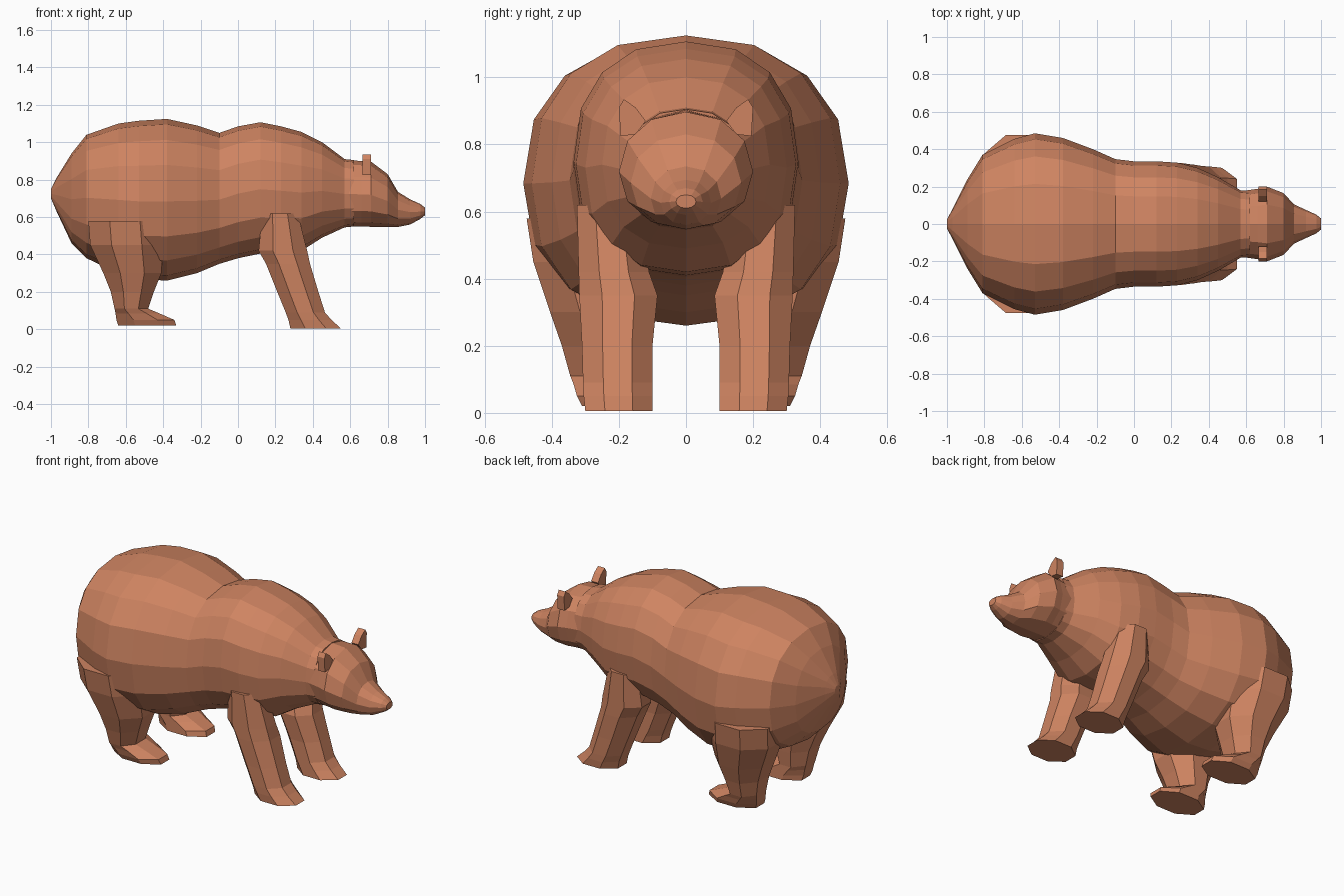
import bpy
import bmesh
from math import sin, cos, pi, copysign

default_cube = bpy.data.objects.get("Cube")
if default_cube:
    bpy.data.objects.remove(default_cube, do_unlink=True)

# Single fur colour
fur = bpy.data.materials.new("brown fur")
fur.use_nodes = True
fur_colour = (0.62, 0.23, 0.12, 1)
fur.diffuse_color = fur_colour
fur.node_tree.nodes["Principled BSDF"].inputs["Base Color"].default_value = fur_colour


def soft_power(value, power):
    return copysign(abs(value) ** power, value)


def loft(name, rings, mirrored=False):
    """Skin a list of equal-length point rings, capping both ends."""
    bm = bmesh.new()
    loops = [[bm.verts.new(point) for point in ring] for ring in rings]
    for lower, upper in zip(loops, loops[1:]):
        count = len(lower)
        for i in range(count):
            j = (i + 1) % count
            bm.faces.new((lower[i], lower[j], upper[j], upper[i]))
    bm.faces.new(loops[0])
    bm.faces.new(loops[-1])
    bmesh.ops.recalc_face_normals(bm, faces=bm.faces)
    mesh = bpy.data.meshes.new(name)
    bm.to_mesh(mesh)
    bm.free()
    mesh.materials.append(fur)
    part = bpy.data.objects.new(name, mesh)
    bpy.context.collection.objects.link(part)
    if mirrored:
        mirror = part.modifiers.new("mirror sides", "MIRROR")
        mirror.use_axis = (False, True, False)
        mirror.use_clip = False
        mirror.use_mirror_merge = False
    return part


def body_ring(x, bottom, top, half_width, power, sides=16):
    """Upright rounded section across the body."""
    middle = bottom + (top - bottom) * 0.49
    ring = []
    for i in range(sides):
        angle = 2 * pi * i / sides
        side = soft_power(cos(angle), power)
        rise = soft_power(sin(angle), power)
        reach = top - middle if rise > 0 else middle - bottom
        ring.append((x, half_width * side, middle + reach * rise))
    return ring


def leg_ring(z, back, front, inner, outer, sides=8):
    """Level octagonal section of a leg, filling the given extents."""
    stretch = 0.5 / cos(pi / sides)
    ring = []
    for i in range(sides):
        angle = 2 * pi * (i + 0.5) / sides
        x = (back + front) / 2 + (front - back) * stretch * cos(angle)
        y = (inner + outer) / 2 + (outer - inner) * stretch * sin(angle)
        ring.append((x, y, z))
    return ring


# Trunk from tail to neck: x, bottom, top, half width
trunk_sections = [
    (-1, .7, .75, .025),
    (-.97, .63, .81, .08),
    (-.89, .46, .94, .24),
    (-.81, .38, 1.04, .37),
    (-.64, .3, 1.1, .455),
    (-.53, .27, 1.115, .485),
    (-.38, .26, 1.125, .46),
    (-.22, .3, 1.09, .4),
    (-.1, .35, 1.05, .347),
    (0, .38, 1.085, .335),
    (.12, .405, 1.107, .335),
    (.23, .41, 1.085, .328),
    (.34, .42, 1.055, .3),
    (.45, .49, 1, .25),
    (.57, .545, .91, .18),
    (.62, .55, .905, .175),
]
loft("trunk", [body_ring(*section, 0.85) for section in trunk_sections])

# Head and tapering muzzle
head_sections = [
    (.57, .55, .905, .175),
    (.66, .55, .9, .188),
    (.71, .548, .897, .2),
    (.8, .547, .83, .165),
    (.855, .547, .735, .105),
    (.92, .56, .695, .075),
    (.975, .59, .67, .05),
    (1, .61, .65, .03),
]
loft("head", [body_ring(*section, 0.95, sides=12) for section in head_sections])

# Front legs: z, back, front, inner, outer
front_leg_sections = [
    (.62, .13, .32, .14, .325),
    (.42, .11, .37, .11, .32),
    (.35, .15, .385, .085, .318),
    (.2, .21, .43, .1, .31),
    (.09, .255, .465, .1, .307),
    (.05, .27, .5, .1, .305),
    (.005, .28, .55, .1, .3),
]
loft("front_legs", [leg_ring(*section) for section in front_leg_sections], mirrored=True)

# Hind legs with haunch and forward foot
hind_leg_sections = [
    (.58, -.8, -.41, .14, .475),
    (.45, -.79, -.4, .12, .455),
    (.3, -.72, -.41, .1, .405),
    (.2, -.68, -.45, .11, .37),
    (.11, -.66, -.48, .12, .345),
    (.085, -.655, -.42, .12, .335),
    (.05, -.65, -.34, .12, .325),
    (.02, -.64, -.33, .12, .31),
]
loft("hind_legs", [leg_ring(*section) for section in hind_leg_sections], mirrored=True)

# Ears: thin upright plates, leaning outward
ear_outline = [(.12, .87), (.15, .91), (.185, .935), (.2, .91), (.195, .825), (.15, .83)]
ear_layers = [[(x, y, z) for y, z in ear_outline] for x in (.665, .71)]
loft("ears", ear_layers, mirrored=True)
